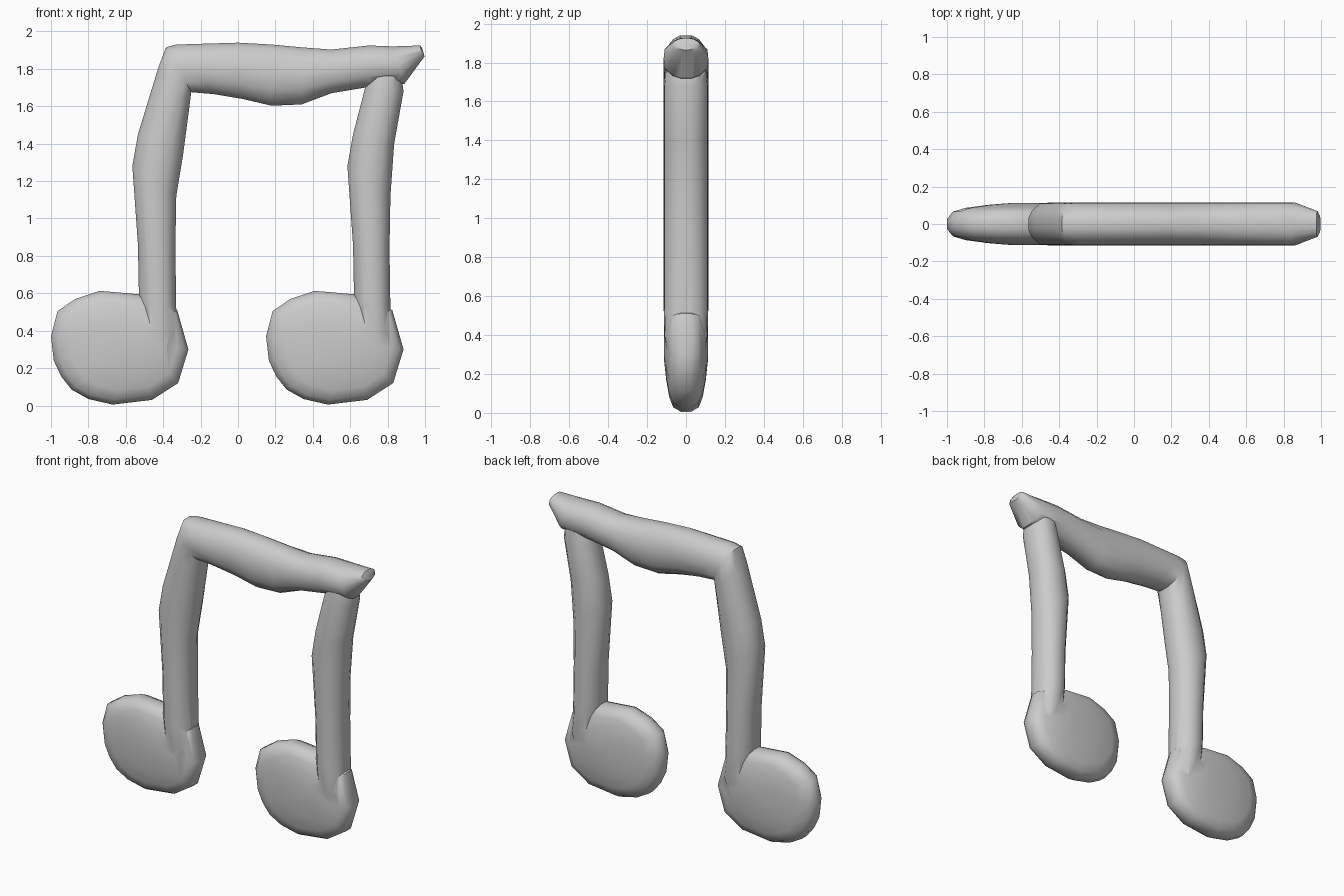
import bpy, bmesh
from mathutils import Vector

if "Cube" in bpy.data.objects:
    bpy.data.objects.remove(bpy.data.objects["Cube"])

# Rounded cross-section: (fraction across width, depth in y)
HALF = [(0, .03), (.07, .068), (.26, .110), (.5, .115), (.74, .110), (.93, .068), (1, .03)]
SECTION = [(u, -d) for u, d in HALF] + [(u, d) for u, d in reversed(HALF)]


def make(name, rings):
    """Skin a list of closed rings and cap both ends."""
    bm = bmesh.new()
    loops = [[bm.verts.new(p) for p in r] for r in rings]
    n = len(loops[0])
    for a, b in zip(loops, loops[1:]):
        for i in range(n):
            j = (i + 1) % n
            bm.faces.new((a[i], a[j], b[j], b[i]))
    bm.faces.new(loops[0])
    bm.faces.new(loops[-1])
    bmesh.ops.recalc_face_normals(bm, faces=bm.faces)
    me = bpy.data.meshes.new(name)
    bm.to_mesh(me)
    bm.free()
    ob = bpy.data.objects.new(name, me)
    bpy.context.collection.objects.link(ob)
    return ob


def bar(name, pairs, dx=0, thick=1):
    """Loft the section between pairs of outline points (xl, zl, xr, zr, depth)."""
    rings = []
    for xl, zl, xr, zr, d in pairs:
        rings.append([(xl + (xr - xl) * u + dx, y * d * thick, zl + (zr - zl) * u)
                      for u, y in SECTION])
    return make(name, rings)


def head(name, dx):
    """Lens-shaped note head from scaled copies of its outline."""
    outline = [(-.53, .595), (-.74, .613), (-.87, .57), (-.965, .505), (-1, .37),
               (-.985, .24), (-.945, .155), (-.89, .085), (-.80, .035), (-.67, .005),
               (-.46, .03), (-.32, .12), (-.265, .30), (-.325, .51)]
    cx, cz = -.55, .35
    half = [(.22, .113), (.52, .102), (.78, .086), (.93, .066), (1, .026)]
    levels = [(s, -y) for s, y in half] + [(s, y) for s, y in reversed(half)]
    return make(name, [[(cx + (x - cx) * s + dx, y, cz + (z - cz) * s) for x, z in outline]
                       for s, y in levels])


# Lower stem shared by both notes
stem = [(-.49, .28, -.36, .24, .8), (-.52, .42, -.31, .38, .97), (-.53, .6, -.33, .51, 1),
        (-.535, .86, -.335, .84, 1), (-.565, 1.28, -.33, 1.12, 1)]

# Left stem turning the corner into the beam, ending in the pointed tip
frame = bar("music_note", stem + [
    (-.535, 1.45, -.295, 1.33, 1), (-.425, 1.81, -.262, 1.58, 1),
    (-.385, 1.915, -.25, 1.675, 1), (-.33, 1.93, -.13, 1.665, 1),
    (0, 1.94, .02, 1.64, 1), (.18, 1.93, .18, 1.603, 1), (.34, 1.915, .34, 1.61, 1),
    (.5, 1.903, .5, 1.67, 1), (.70, 1.925, .68, 1.70, 1), (.83, 1.92, .89, 1.72, 1),
    (.975, 1.925, .985, 1.85, .6), (.985, 1.91, .998, 1.865, .4)])

# Right stem and the two heads
parts = [
    bar("right_stem", [(a, b, c - .005, e, f) for a, b, c, e, f in stem] + [
        (-.535, 1.45, -.315, 1.4, 1), (-.47, 1.70, -.265, 1.68, 1),
        (-.43, 1.80, -.28, 1.79, .9)], 1.15, .993),
    head("left_head", 0),
    head("right_head", 1.15),
]

# Fuse into one skin
for p in parts:
    m = frame.modifiers.new("union", 'BOOLEAN')
    m.operation, m.solver, m.object = 'UNION', 'EXACT', p
bpy.context.view_layer.objects.active = frame
frame.select_set(True)
for m in list(frame.modifiers):
    bpy.ops.object.modifier_apply(modifier=m.name)
for p in parts:
    bpy.data.objects.remove(p)
bpy.ops.object.shade_smooth_by_angle(angle=0.8)
